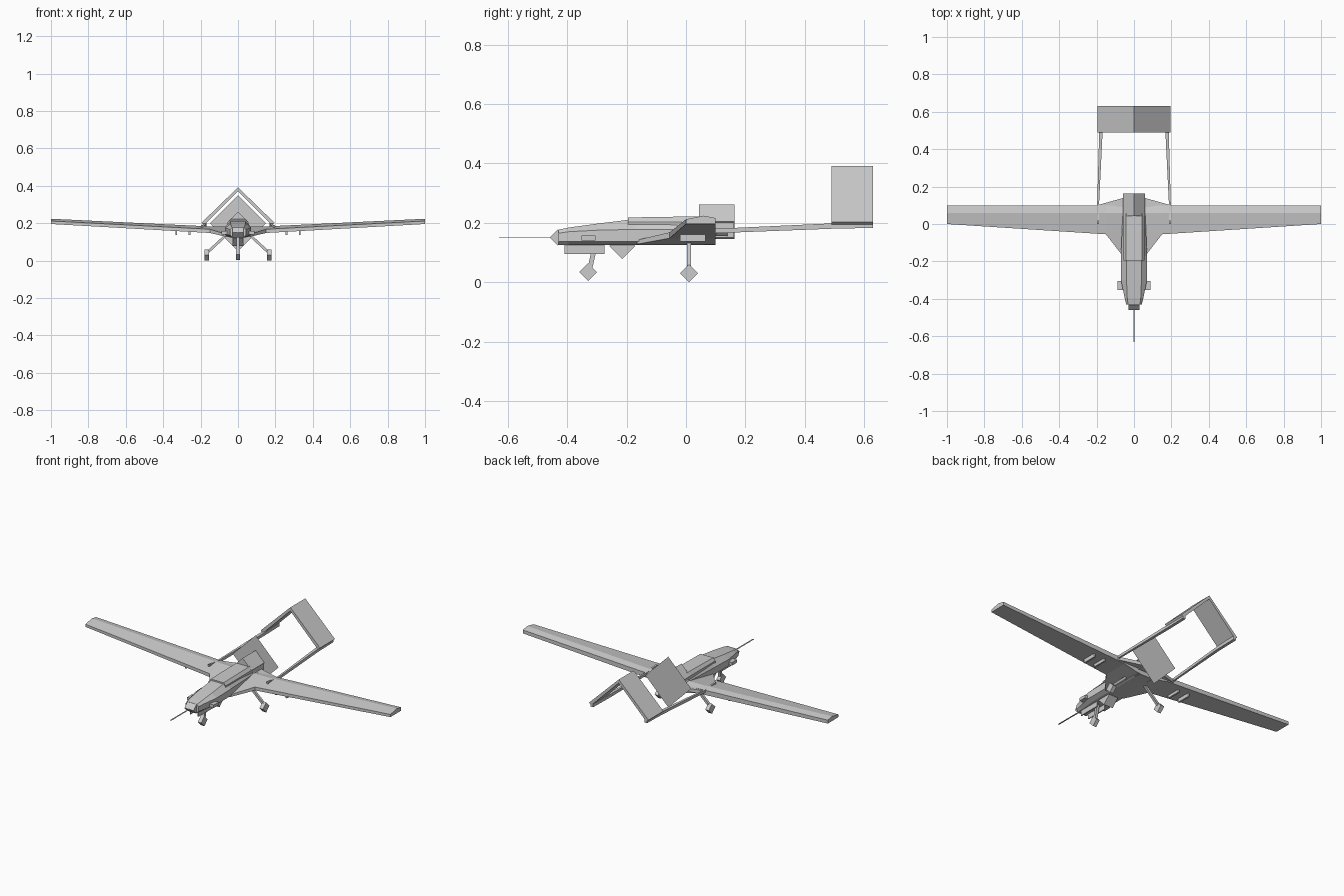
import bpy
from mathutils import Vector

if "Cube" in bpy.data.objects:
    bpy.data.objects.remove(bpy.data.objects["Cube"])


def mesh(name, verts, faces):
    me = bpy.data.meshes.new(name)
    me.from_pydata([tuple(v) for v in verts], [], faces)
    me.update()
    ob = bpy.data.objects.new(name, me)
    bpy.context.collection.objects.link(ob)
    return ob


def loft(name, rings):
    """Closed skin over rings with equal point counts, capped at both ends."""
    import bmesh
    n = len(rings[0])
    verts = [v for r in rings for v in r]
    faces = [(a * n + i, a * n + (i + 1) % n, (a + 1) * n + (i + 1) % n, (a + 1) * n + i)
             for a in range(len(rings) - 1) for i in range(n)]
    faces += [tuple(range(n))[::-1], tuple(range(len(verts) - n, len(verts)))]
    ob = mesh(name, verts, faces)
    bm = bmesh.new()
    bm.from_mesh(ob.data)
    bmesh.ops.recalc_face_normals(bm, faces=bm.faces)
    bm.to_mesh(ob.data)
    bm.free()
    return ob


def mirror(ob):
    m = ob.modifiers.new("Mirror", 'MIRROR')
    m.use_axis[0] = True
    return ob


def box(name, x0, x1, y0, y1, z0, z1):
    return loft(name, [[(x0, y, z0), (x1, y, z0), (x1, y, z1), (x0, y, z1)] for y in (y0, y1)])


def diamond_x(name, x0, x1, y, z, r):
    """Four-sided drum with its axis along x."""
    return loft(name, [[(x, y - r, z), (x, y, z + r), (x, y + r, z), (x, y, z - r)] for x in (x0, x1)])


def rod(name, a, b, r0, r1):
    a, b = Vector(a), Vector(b)
    d = (b - a).normalized()
    u = d.cross(Vector((0, 1, 0)) if abs(d.y) < .8 else Vector((0, 0, 1))).normalized()
    v = d.cross(u)
    return loft(name, [[c + (u * s + v * t) * r for s, t in ((1, 1), (-1, 1), (-1, -1), (1, -1))]
                       for c, r in ((a, r0), (b, r1))])


# fuselage: chamfered sections along y
def section(y, bottom, side, top, zs, zt):
    half = [(bottom, .125), (side, .137), (side, zs), (top, zt)]
    return [(x, y, z) for x, z in half] + [(-x, y, z) for x, z in reversed(half)]


loft("fuselage", [section(-.43, .03, .042, .032, .165, .177),
                  section(-.395, .035, .05, .036, .17, .184),
                  section(-.30, .045, .07, .04, .175, .197),
                  section(-.17, .045, .07, .04, .178, .213),
                  section(.06, .045, .06, .04, .178, .213),
                  section(.10, .04, .055, .04, .178, .205)])

# raised spine and engine bay
loft("upper_cowling", [[(-.056, y, .17), (.056, y, .17), (.056, y, .203), (.042, y, z),
                        (-.042, y, z), (-.056, y, .203)] for y, z in ((-.195, .218), (.055, .222))])
box("engine_bay", -.055, .055, .055, .162, .15, .205)
loft("engine_cover", [[(-.058, y, .204), (0, y, .262), (.058, y, .204), (0, y, .146)] for y in (.043, .164)])

# propeller disc
mesh("propeller_disc", [(-.15, .166, .2), (0, .166, .35), (.15, .166, .2), (0, .166, .05)], [(0, 1, 2, 3)])

# nose block, probe and sensor pods
diamond_x("nose_block", -.03, .03, -.432, .15, .027)
box("nose_probe", -.004, .004, -.63, -.45, .149, .151)
mirror(box("nose_pod", .05, .087, -.352, -.305, .14, .158))
diamond_x("camera_turret", -.03, .03, -.215, .122, .044)
mirror(box("nose_gear_door", .023, .029, -.41, -.275, .095, .135))


# wing: flat bottom, low ridge towards the trailing edge
def wing_section(x, y0, yr, y1, zb, zf, zr, zt):
    return [(x, y0, zb), (x, y0, zf), (x, yr, zr), (x, y1, zt), (x, y1, zb)]


mirror(loft("wing", [wing_section(.0, -.17, .06, .10, .125, .137, .18, .17),
                     wing_section(.065, -.165, .06, .10, .128, .142, .182, .172),
                     wing_section(.15, -.055, .06, .10, .148, .168, .183, .176),
                     wing_section(1.0, 0, .06, .10, .196, .212, .224, .216)]))

# rear wing root fillet
mirror(loft("wing_root_fillet", [[(.04, .09, z), (.195, .09, z), (.195, .101, z), (.055, .14, z)]
                                 for z in (.155, .175)]))

# tail booms and inverted V tail
mirror(loft("tail_boom", [[(x0, y, z0), (x1, y, z0), (x1, y, z1), (x0, y, z1)]
                          for x0, x1, y, z0, z1 in ((.187, .197, 0, .163, .19),
                                                    (.187, .197, .1, .165, .18),
                                                    (.168, .186, .49, .18, .198),
                                                    (.168, .186, .63, .183, .203))]))
mirror(loft("tail_fin", [[(0, y, .392), (.195, y, .203), (.181, y, .19), (0, y, .371)] for y in (.49, .63)]))

# landing gear
diamond_x("nose_wheel", -.011, .011, -.33, .034, .03)
rod("nose_strut", (0, -.325, .04), (0, -.305, .13), .008, .008)
mirror(diamond_x("main_wheel", .155, .178, .01, .03, .03))
mirror(rod("main_strut", (.162, .01, .045), (.06, .01, .14), .007, .007))

# under-wing stores
for i, x in enumerate((.26, .33)):
    mirror(box(f"wing_store_{i + 1}", x - .005, x + .005, -.02, .065, .137, .163))
